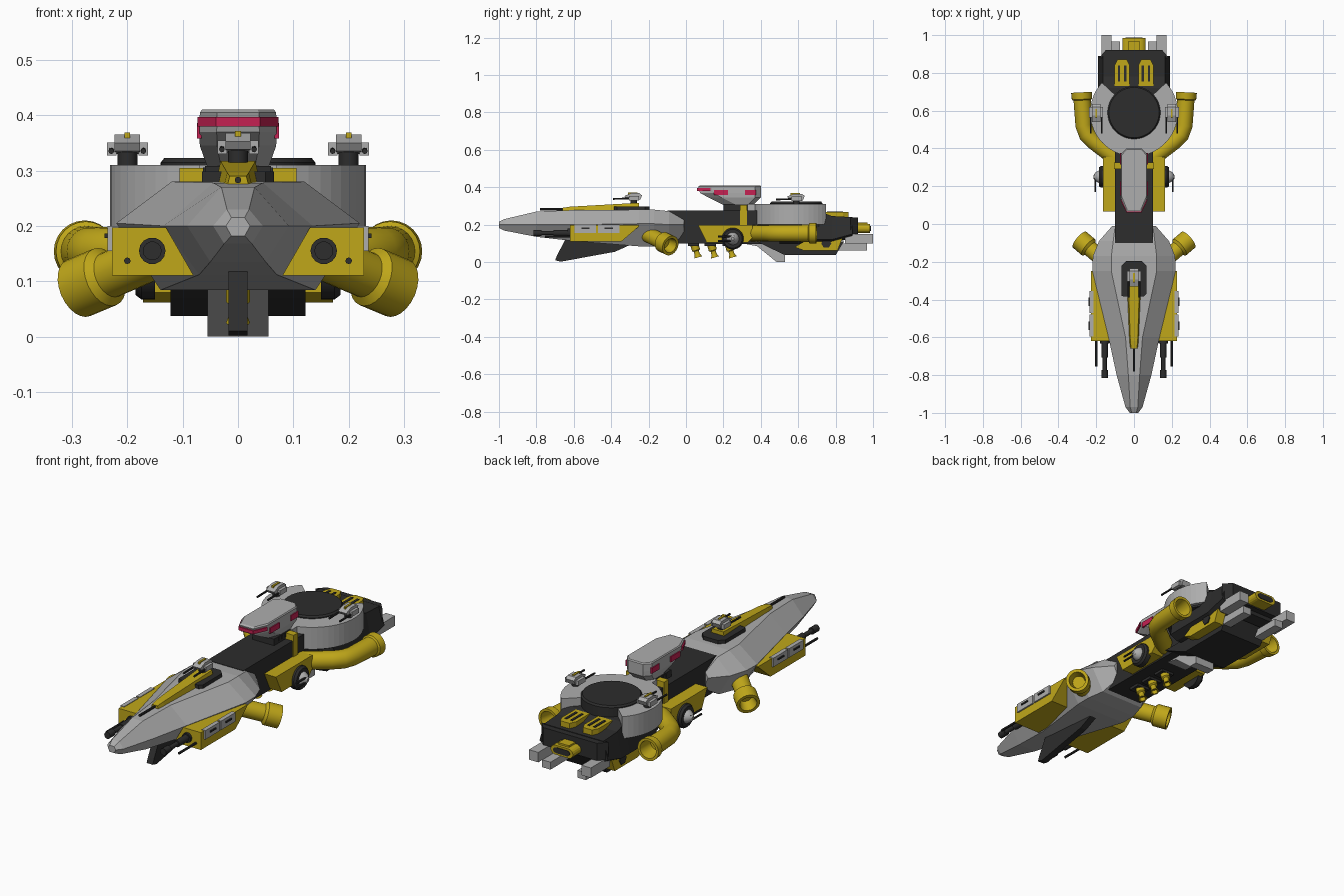
import bpy, bmesh, math
from mathutils import Vector

if "Cube" in bpy.data.objects:
    bpy.data.objects.remove(bpy.data.objects["Cube"])


def material(name, col):
    m = bpy.data.materials.new(name)
    m.diffuse_color = (*col, 1)
    m.use_nodes = True
    m.node_tree.nodes["Principled BSDF"].inputs["Base Color"].default_value = m.diffuse_color
    return m


GREY = material("light_grey", (0.42, 0.42, 0.42))
DARK = material("charcoal", (0.026, 0.026, 0.026))
YELLOW = material("mustard_yellow", (0.53, 0.39, 0.01))
RED = material("crimson", (0.56, 0.015, 0.085))


def rings(name, loops, mat, smooth=False):
    """Skin a list of equal-length point loops and cap both ends."""
    bm = bmesh.new()
    vs = [[bm.verts.new(p) for p in loop] for loop in loops]
    n = len(vs[0])
    for a, b in zip(vs, vs[1:]):
        for i in range(n):
            bm.faces.new((a[i], a[(i + 1) % n], b[(i + 1) % n], b[i]))
    bm.faces.new(vs[0])
    bm.faces.new(vs[-1])
    bmesh.ops.recalc_face_normals(bm, faces=bm.faces)
    me = bpy.data.meshes.new(name)
    bm.to_mesh(me)
    bm.free()
    me.materials.append(mat)
    ob = bpy.data.objects.new(name, me)
    bpy.context.collection.objects.link(ob)
    if smooth:
        bpy.ops.object.select_all(action='DESELECT')
        ob.select_set(True)
        bpy.context.view_layer.objects.active = ob
        bpy.ops.object.shade_smooth_by_angle(angle=math.radians(35))
    return ob


def prism(name, pts, axis, a, b, mat):
    put = {'x': lambda u, v, d: (d, u, v), 'y': lambda u, v, d: (u, d, v),
           'z': lambda u, v, d: (u, v, d)}[axis]
    return rings(name, [[put(u, v, d) for u, v in pts] for d in (a, b)], mat)


def box(name, x0, x1, y0, y1, z0, z1, mat):
    return prism(name, [(x0, y0), (x1, y0), (x1, y1), (x0, y1)], 'z', z0, z1, mat)


def sweep(name, stops, mat, n=20):
    """stops: (centre, tangent, radius)"""
    loops = []
    for c, t, r in stops:
        t = Vector(t).normalized()
        u = t.cross(Vector((0, 0, 1)))
        u = u.normalized() if u.length > 1e-4 else Vector((1, 0, 0))
        w = t.cross(u)
        loops.append([Vector(c) + r * (u * math.cos(k) + w * math.sin(k))
                      for k in (2 * math.pi * i / n for i in range(n))])
    return rings(name, loops, mat, True)


def lathe(name, p, q, prof, mat, n=20):
    """prof: (fraction along p-q, radius)"""
    p, q = Vector(p), Vector(q)
    return sweep(name, [(p.lerp(q, t), q - p, r) for t, r in prof], mat, n)


def rod(name, p, q, r, mat, n=12):
    return lathe(name, p, q, [(0, r), (1, r)], mat, n)


# Nose hull: six-sided sections (y, half width, mid z, top z, top half, bottom z, bottom half)
hull = [(-1, .022, .2, .215, .012, .182, .012), (-.97, .045, .2, .23, .02, .168, .025),
        (-.8, .092, .2, .270, .03, .135, .05), (-.6, .135, .2, .278, .045, .112, .07),
        (-.25, .22, .205, .28, .12, .084, .14), (-.17, .218, .205, .28, .12, .084, .14),
        (-.09, .185, .2, .272, .11, .09, .12), (-.01, .115, .2, .225, .1, .14, .09)]
rings("nose_hull", [[(w, y, m), (t, y, zt), (-t, y, zt), (-w, y, m), (-b, y, zb), (b, y, zb)]
                    for y, w, m, zt, t, zb, b in hull], GREY)

# Nose spine, needle and base
prism("spine_base", [(-.065, -.38), (-.05, -.385), (.05, -.385), (.065, -.37), (.065, -.22),
                     (.04, -.195), (-.04, -.195), (-.065, -.22)], 'z', .26, .298, DARK)
rings("nose_spine", [[(-w, y, .27), (-w * .75, y, z), (w * .75, y, z), (w, y, .27)]
                     for y, w, z in ((-.66, .02, .29), (-.62, .026, .296), (-.25, .042, .317))], YELLOW)
rod("spine_needle", (0, -.78, .283), (0, -.64, .283), .006, DARK, 8)
prism("front_keel", [(-.69, .035), (-.7, .01), (-.67, .002), (-.38, .055), (-.28, .1), (-.64, .13)],
      'x', -.017, .017, DARK)

# Central body
prism("central_body", [(-.1, .1), (-.1, .275), (.38, .275), (.5, .29), (.5, .095)], 'x', -.1, .1, DARK)
for i, y in enumerate((.04, .13, .225)):
    lathe(f"belly_thruster_{i}", (0, y, .11), (0, y + .025, .025),
          [(0, .022), (.55, .022), (.6, .014), (.8, .014), (1, .022), (1, .015), (.8, .01)], YELLOW, 12)
    box(f"thruster_mount_{i}", -.035, .035, y - .03, y + .03, .085, .105, DARK)
box("body_band", -.106, .106, .29, .325, .15, .305, YELLOW)

# Bridge: octagonal plans stacked (z, front y, back y, half width)
rings("bridge", [[(-w, y0 + .07, z), (-w * .55, y0, z), (w * .55, y0, z), (w, y0 + .07, z),
                  (w, y1 - .03, z), (w * .6, y1, z), (-w * .6, y1, z), (-w, y1 - .03, z)]
                 for z, y0, y1, w in ((.305, .2, .36, .055), (.345, .12, .4, .069),
                                      (.37, .075, .4, .07), (.405, .065, .4, .069), (.41, .075, .395, .065))], GREY)
box("bridge_neck", -.06, .06, .2, .37, .26, .308, DARK)
for i in range(3):
    box(f"neck_vent_{i}", -.063, .063, .235 + i * .025, .245 + i * .025, .285, .306, DARK)
prism("bridge_front_window", [(-.073, .13), (-.04, .06), (.04, .06), (.073, .13)], 'z', .38, .397, RED)
for s in (-1, 1):
    for i, (a, b) in enumerate(((.15, .225), (.315, .375))):
        box(f"bridge_side_window_{i}_{s}", s * .066, s * .0745, a, b, .358, .386, RED)

# Rear horseshoe deck with central dome plate
cy = .59
arc = [math.radians(43 - 266 * i / 40) for i in range(41)]
shoe = [(.232 * math.cos(a), cy + .232 * math.sin(a)) for a in arc]
shoe += [(.12 * math.cos(a), cy + .12 * math.sin(a)) for a in reversed(arc)]
prism("horseshoe_deck", shoe, 'z', .2, .31, GREY)
prism("deck_underside", [(.215 * math.cos(k * math.pi / 16), cy + .215 * math.sin(k * math.pi / 16))
                         for k in range(32)], 'z', .19, .204, DARK)
lathe("deck_disc", (0, cy, .2), (0, cy, .323), [(0, .14), (.93, .14), (1, .133)], DARK, 40)
box("deck_collar", -.07, .07, .33, .42, .2, .31, GREY)

# Rear body and lower hull
rings("rear_body", [[(-.19, y, z0 + .02), (-.165, y, z1), (.165, y, z1), (.19, y, z0 + .02),
                     (.15, y, z0), (-.15, y, z0)]
                    for y, z0, z1 in ((.5, .1, .28), (.72, .1, .268), (.78, .1, .246), (.89, .13, .24))], DARK)
prism("rear_cap", [(-.185, .88), (-.15, .92), (.15, .92), (.185, .88)], 'z', .15, .237, DARK)
prism("lower_hull", [(.38, .11), (.46, .07), (.53, .037), (.8, .037), (.845, .11)], 'x', -.122, .122, DARK)
prism("belly_fin", [(.3, .1), (.38, .085), (.485, .0), (.53, .0), (.53, .05), (.45, .1)], 'x', -.055, .055, GREY)

# Centre exhaust
lathe_pts = [(.035 * (1 if math.cos(a) > 0 else -1) + .027 * math.cos(a), .18 + .024 * math.sin(a))
             for a in (math.pi * (2 * i + 1) / 16 for i in range(16))]
prism("centre_exhaust", lathe_pts, 'y', .9, .985, YELLOW)
prism("centre_exhaust_mouth", [(x * .75, .18 + (z - .18) * .6) for x, z in lathe_pts], 'y', .98, .988, DARK)
box("exhaust_bracket", -.03, .03, .91, .97, .195, .212, YELLOW)


def turret(name, x, y, z):
    rod(name + "_post", (x, y, z), (x, y, z + .03), .018, DARK)
    prism(name + "_body", [(y - .04, z + .03), (y - .05, z + .045), (y - .015, z + .06), (y + .03, z + .06),
                           (y + .045, z + .048), (y + .035, z + .025)], 'x', x - .023, x + .023, GREY)
    box(name + "_stripe", x - .005, x + .005, y - .03, y + .02, z + .045, z + .064, YELLOW)
    for s in (-1, 1):
        box(f"{name}_cheek_{s}", x + s * .02, x + s * .037, y - .025, y + .03, z + .022, z + .046, GREY)
        rod(f"{name}_barrel_{s}", (x + s * .029, y - .11, z + .03), (x + s * .029, y, z + .032), .005, DARK, 8)


turret("nose_turret", 0, -.28, .308)

# Paired parts
for s in (-1, 1):
    side = "right" if s > 0 else "left"
    turret(side + "_deck_turret", s * .2, .59, .305)

    # Gun pod under the nose
    pod = []
    for y, zb, xi in ((-.62, .11, .08), (-.345, .11, .08), (-.25, .192, .13)):
        pod.append([(s * .228, y, .197), (s * .13, y, .197), (s * xi, y, zb), (s * .228, y, zb)])
    rings(side + "_gun_pod", pod, YELLOW)
    lathe(side + "_main_gun", (s * .155, -.815, .155), (s * .155, -.6, .155),
          [(0, .012), (0, .017), (.2, .017), (.2, .011), (.5, .011), (.5, .017), (.85, .017), (.85, .024), (1, .024)],
          DARK, 14)
    rod(side + "_small_gun", (s * .2, -.755, .137), (s * .2, -.6, .137), .006, DARK, 8)
    for i, y in enumerate((-.595, -.47)):
        box(f"{side}_pod_panel_{i}", s * .215, s * .236, y, y + .115, .155, .2, GREY)
        box(f"{side}_pod_slit_{i}", s * .23, s * .241, y + .035, y + .08, .178, .186, DARK)

    # Front angled nozzle
    lathe(side + "_front_nozzle", (s * .14, -.21, .15), (s * .288, -.083, .088),
          [(0, .042), (.62, .042), (.68, .055), (1, .055), (1, .04), (.75, .03)], YELLOW, 24)

    # Mid sponson with ball gun
    prism(side + "_sponson", [(.065, .197), (.11, .105), (.33, .105), (.355, .13), (.355, .197)],
          'x', s * .09, s * .165, YELLOW)
    lathe(side + "_ball_socket", (s * .15, .25, .125), (s * .185, .25, .125),
          [(0, .058), (.7, .058), (1, .05)], DARK, 24)
    lathe(side + "_ball", (s * .165, .25, .125), (s * .215, .25, .125),
          [(0, .034), (.4, .034), (.75, .024), (1, .008)], GREY, 16)
    for dz in (-.012, .012):
        rod(f"{side}_ball_gun_{dz}", (s * .205, .17, .125 + dz), (s * .205, .26, .125 + dz), .005, DARK, 8)

    # Rear bent exhaust pipe
    sweep(side + "_rear_pipe", [((s * x, y, .154), (s * tx, ty, 0), r) for x, y, tx, ty, r in (
        (.1, .35, 1, .8, .043), (.215, .438, 1, .8, .043), (.25, .475, .7, 1, .044), (.266, .52, .15, 1, .044),
        (.274, .655, .05, 1, .046), (.275, .66, .05, 1, .054), (.277, .697, .05, 1, .056), (.277, .697, .05, 1, .043),
        (.27, .62, .05, 1, .032))], YELLOW, 24)

    # Rear lower engine box with hex port
    prism(side + "_engine_box", [(.58, .08), (.63, .062), (.81, .062), (.845, .15), (.7, .15)],
          'x', s * .11, s * .172, YELLOW)
    lathe(side + "_engine_port", (s * .165, .75, .1), (s * .177, .75, .1), [(0, .027), (1, .027)], DARK, 6)

    # Tail prongs
    box(side + "_upper_prong", s * .12, s * .172, .85, 1.0, .1, .15, GREY)
    box(side + "_lower_prong", s * .075, s * .122, .8, .967, .063, .1, GREY)

    # Rear deck vents
    x = s * .063
    prism(side + "_deck_vent", [(x - .04, .73), (x + .04, .73), (x + .04, .84), (x + .025, .87),
                                (x - .025, .87), (x - .04, .84)], 'z', .235, .268, YELLOW)
    for d in (-.016, .016):
        box(f"{side}_vent_slit_{d}", x + d - .006, x + d + .006, .755, .84, .262, .271, DARK)
